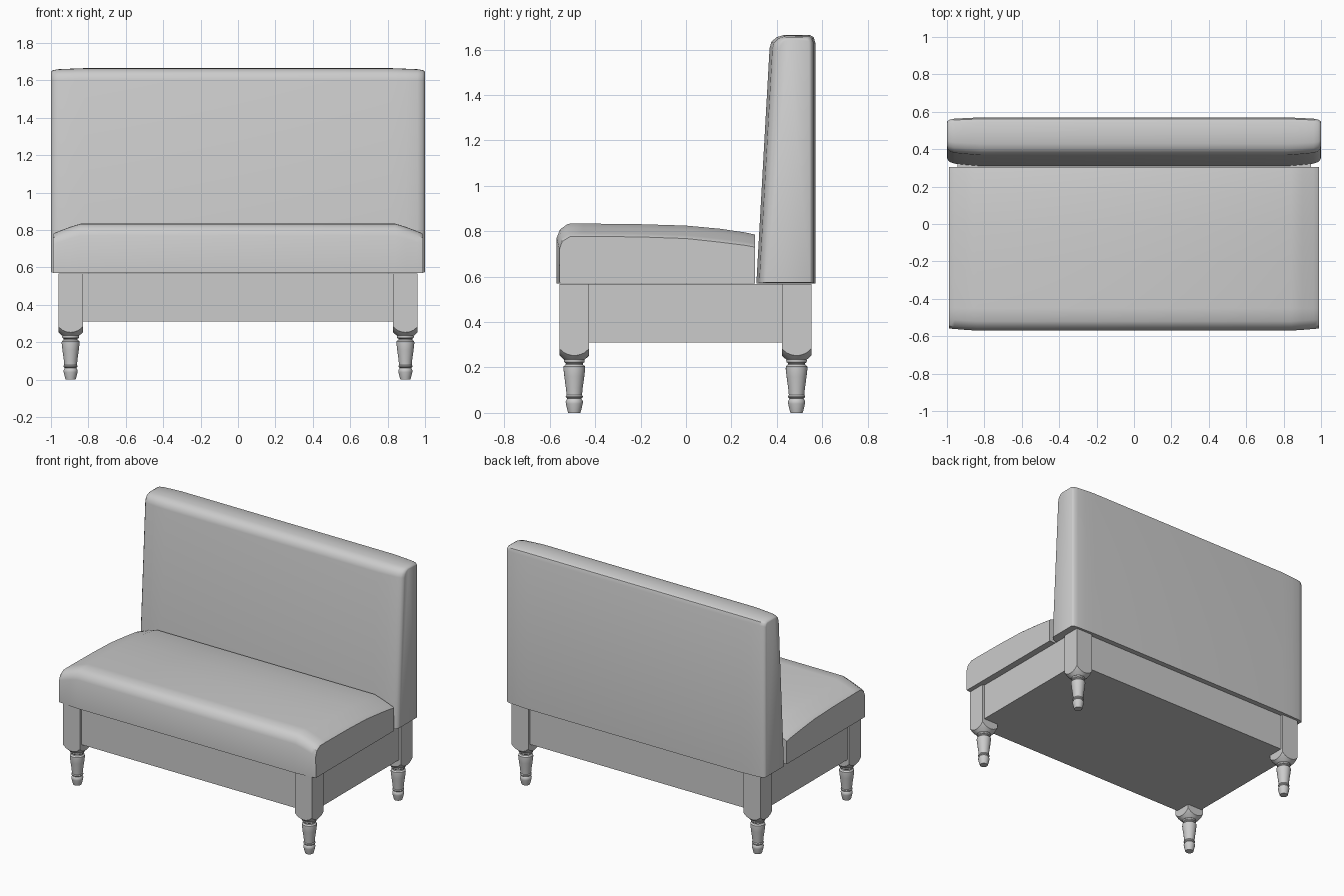
import bpy, bmesh, math

if "Cube" in bpy.data.objects:
    bpy.data.objects.remove(bpy.data.objects["Cube"])


def finish(bm, name, angle=35):
    bmesh.ops.recalc_face_normals(bm, faces=bm.faces)
    me = bpy.data.meshes.new(name)
    bm.to_mesh(me)
    bm.free()
    ob = bpy.data.objects.new(name, me)
    bpy.context.collection.objects.link(ob)
    bpy.ops.object.select_all(action='DESELECT')
    ob.select_set(True)
    bpy.context.view_layer.objects.active = ob
    bpy.ops.object.shade_smooth_by_angle(angle=math.radians(angle))
    return ob


def box(name, x0, x1, y0, y1, z0, z1):
    bm = bmesh.new()
    bmesh.ops.create_cube(bm, size=1)
    for v in bm.verts:
        v.co.x = x0 + (v.co.x + .5) * (x1 - x0)
        v.co.y = y0 + (v.co.y + .5) * (y1 - y0)
        v.co.z = z0 + (v.co.z + .5) * (z1 - z0)
    return finish(bm, name)


def cushion(name, mid, end, steps):
    """Loft from end profile to mid profile and back; steps = (x, blend to end)."""
    bm = bmesh.new()
    stations = [(-x, t) for x, t in steps[::-1]] + steps
    rings = []
    for x, t in stations:
        rings.append([bm.verts.new((x, a[0] + (b[0] - a[0]) * t, a[1] + (b[1] - a[1]) * t))
                      for a, b in zip(mid, end)])
    n = len(mid)
    for r, s in zip(rings, rings[1:]):
        for i in range(n):
            j = (i + 1) % n
            bm.faces.new((r[i], r[j], s[j], s[i]))
    bm.faces.new(rings[0])
    bm.faces.new(rings[-1][::-1])
    return finish(bm, name)


def lathe(name, profile, cx, cy, seg=24):
    bm = bmesh.new()
    rings = [[bm.verts.new((cx + r * math.cos(2 * math.pi * k / seg),
                            cy + r * math.sin(2 * math.pi * k / seg), z))
              for k in range(seg)] for r, z in profile]
    for a, b in zip(rings, rings[1:]):
        for k in range(seg):
            j = (k + 1) % seg
            bm.faces.new((a[k], a[j], b[j], b[k]))
    bm.faces.new(rings[0][::-1])
    bm.faces.new(rings[-1])
    return finish(bm, name)


# Seat cushion
seat_mid = [(-.57, .57), (-.57, .77), (-.555, .808), (-.52, .833), (-.45, .834), (-.2, .831),
            (0, .825), (.15, .811), (.26, .795), (.305, .785), (.305, .57)]
seat_end = [(-.556, .57), (-.558, .72), (-.545, .755), (-.51, .777), (-.45, .778), (-.2, .775),
            (0, .768), (.15, .752), (.26, .738), (.305, .73), (.305, .57)]
cushion("seat", seat_mid, seat_end, [(.84, 0), (.90, .33), (.96, .74), (.983, .9), (.99, 1)])

# Backrest cushion
back_mid = [(.31, .57), (.311, .59), (.368, 1.605), (.376, 1.635), (.40, 1.655), (.43, 1.664),
            (.545, 1.665), (.562, 1.655), (.57, 1.63), (.57, .59), (.57, .57)]
back_end = [(.355, .575), (.355, .59), (.412, 1.60), (.418, 1.62), (.43, 1.637), (.45, 1.645),
            (.53, 1.645), (.54, 1.638), (.545, 1.62), (.545, .59), (.545, .575)]
cushion("backrest", back_mid, back_end,
        [(.82, 0), (.90, .15), (.96, .28), (.985, .48), (.996, .75), (1.0, 1)])

# Apron under the seat
box("apron", -.945, .945, -.54, .535, .31, .568)

# Legs: square blocks cut round at the base, with turned feet below
cone = [(.045, .235), (.055, .243), (.064, .252), (.078, .264), (.096, .288), (.12, .32), (.12, .62)]
foot = [(.027, 0), (.031, .015), (.037, .04), (.038, .05), (.034, .058), (.031, .063), (.037, .068),
        (.038, .073), (.034, .079), (.037, .11), (.044, .16), (.048, .195), (.047, .205), (.038, .213),
        (.037, .218), (.044, .223), (.046, .23), (.043, .238), (.043, .25)]
for side, sx in (("left", -1), ("right", 1)):
    for place, cy in (("front", -.492), ("back", .487)):
        cx = sx * .895
        block = box(f"{place}_{side}_leg_block", cx - .065, cx + .065, cy - .065, cy + .065, .23, .568)
        cutter = lathe(f"{place}_{side}_leg_cutter", cone, cx, cy, 32)
        mod = block.modifiers.new("round_base", 'BOOLEAN')
        mod.operation = 'INTERSECT'
        mod.solver = 'EXACT'
        mod.object = cutter
        bpy.ops.object.select_all(action='DESELECT')
        block.select_set(True)
        bpy.context.view_layer.objects.active = block
        bpy.ops.object.modifier_apply(modifier=mod.name)
        bpy.ops.object.shade_smooth_by_angle(angle=math.radians(25))
        bpy.data.objects.remove(cutter)
        lathe(f"{place}_{side}_foot", foot, cx, cy)
